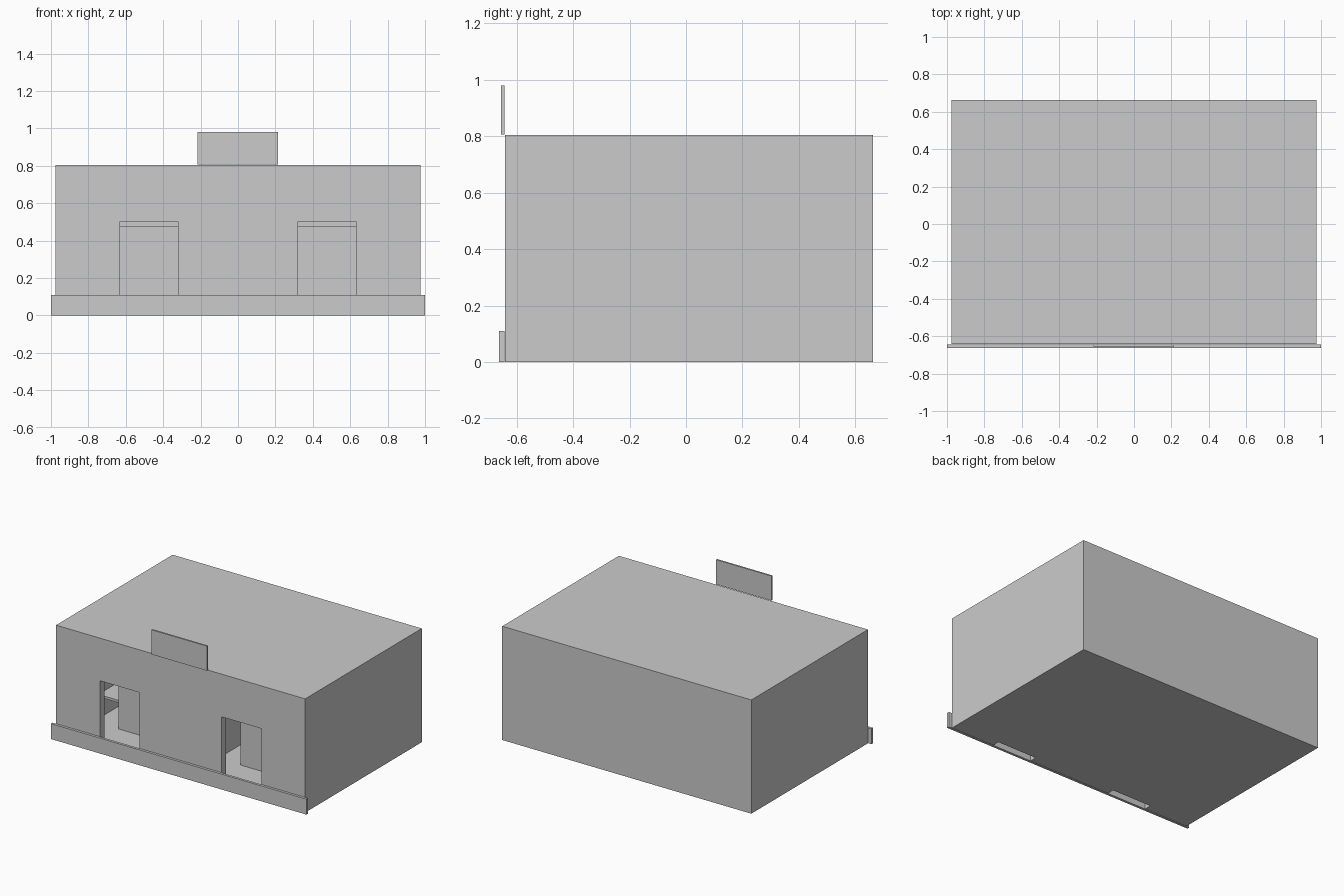
import bpy

cube = bpy.data.objects.get("Cube")
if cube:
    bpy.data.objects.remove(cube, do_unlink=True)

GREY = (0.6, 0.6, 0.6, 1)
mat = bpy.data.materials.new("plain grey")
mat.use_nodes = True
mat.diffuse_color = GREY
mat.node_tree.nodes["Principled BSDF"].inputs["Base Color"].default_value = GREY


def box(name, x, y, z):
    """Box spanning the given (min, max) ranges."""
    bpy.ops.mesh.primitive_cube_add(size=1, location=[sum(r) / 2 for r in (x, y, z)])
    ob = bpy.context.object
    ob.name = name
    ob.scale = [r[1] - r[0] for r in (x, y, z)]
    bpy.ops.object.transform_apply(location=False, rotation=False, scale=True)
    ob.data.materials.append(mat)
    return ob


def cut(target, cutter):
    mod = target.modifiers.new(cutter.name, "BOOLEAN")
    mod.operation = "DIFFERENCE"
    mod.solver = "EXACT"
    mod.object = cutter
    cutter.hide_render = True
    cutter.hide_set(True)


W, FRONT, BACK, TOP = 0.975, -0.642, 0.662, 0.805
WALL, FLOOR = 0.05, 0.004

# Hollow building shell with two doorways that run down through the floor line
shell = box("building_shell", (-W, W), (FRONT, BACK), (0, TOP))
cut(shell, box("room_cutter", (-W + WALL, W - WALL),
               (FRONT + WALL, BACK - WALL), (FLOOR, TOP - WALL)))
for side, label in ((-1, "right"), (1, "left")):
    centre = side * 0.477
    cut(shell, box(label + "_door_cutter", (centre - 0.155, centre + 0.155),
                   (FRONT - 0.1, FRONT + WALL), (-0.1, 0.503)))
    # Privacy screen standing behind each doorway
    box(label + "_privacy_screen", (centre - 0.25, centre + 0.25),
        (-0.295, -0.245), (FLOOR, 0.477))

# Dividing wall between the two rooms
box("dividing_wall", (-0.05, 0.05), (FRONT + WALL, BACK - WALL), (FLOOR, TOP - WALL))

# Counter along the side wall of one room
box("counter", (-W + WALL, -0.76), (-0.24, 0.3), (0.158, 0.175))

# Low kerb across the front and sign panel on the roof edge
box("front_kerb", (-1, 1), (-0.662, -0.644), (0, 0.109))
box("roof_sign", (-0.217, 0.215), (-0.656, -0.644), (0.806, 0.98))
